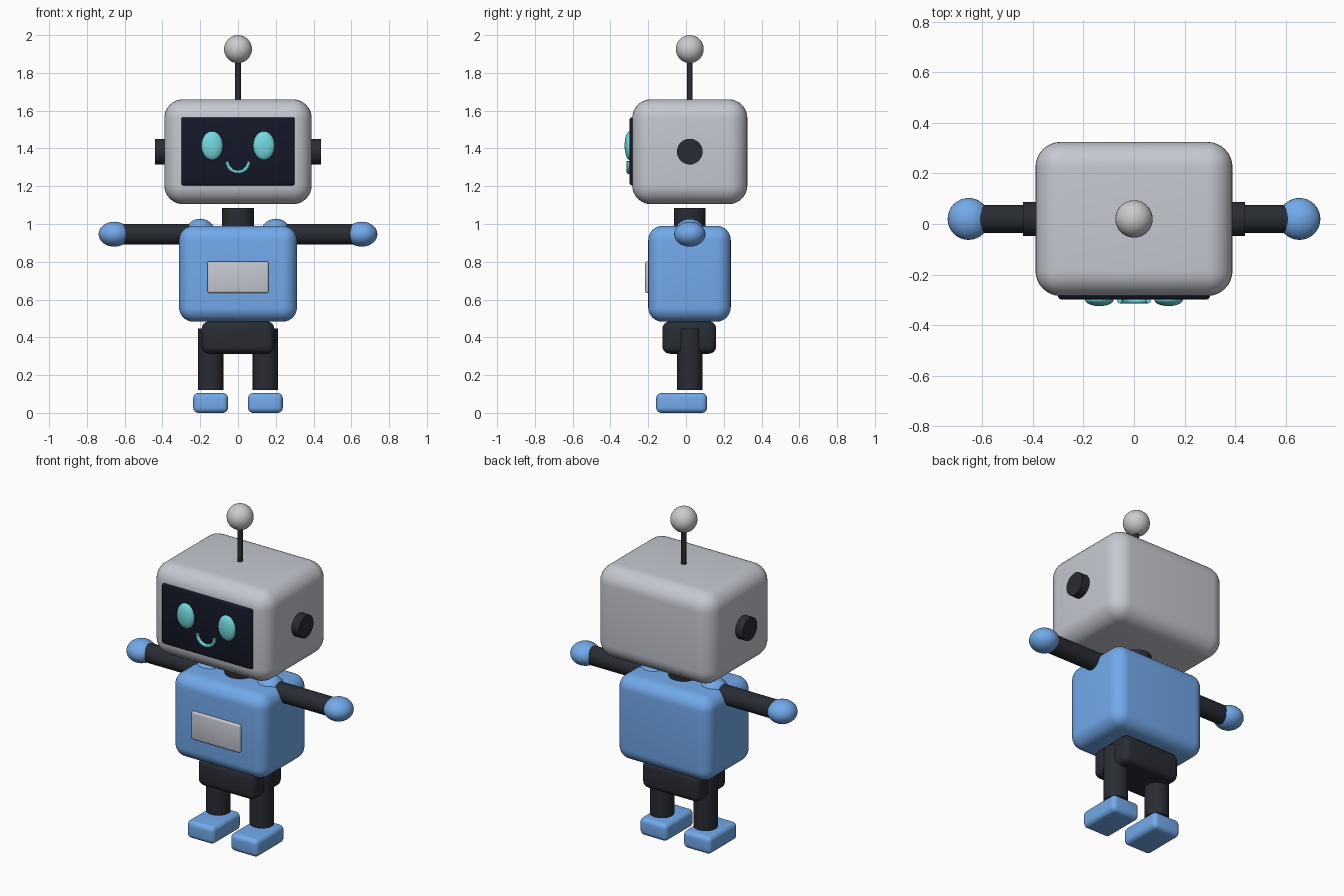
import bpy
from math import pi, sin, cos

if "Cube" in bpy.data.objects:
    bpy.data.objects.remove(bpy.data.objects["Cube"])

CY = 0.02  # depth centre of most parts


def material(name, rgb):
    m = bpy.data.materials.new(name)
    m.diffuse_color = (*rgb, 1)
    m.use_nodes = True
    m.node_tree.nodes["Principled BSDF"].inputs["Base Color"].default_value = m.diffuse_color
    return m


SHELL = material("shell", (0.56, 0.58, 0.64))
DARK = material("dark", (0.022, 0.025, 0.034))
GLASS = material("glass", (0.007, 0.009, 0.02))
BLUE = material("blue", (0.17, 0.40, 0.83))
CYAN = material("cyan", (0.17, 0.70, 0.74))


def finish(name, mat):
    o = bpy.context.object
    o.name = name
    bpy.ops.object.transform_apply(location=False, rotation=True, scale=True)
    bpy.ops.object.shade_smooth_by_angle()
    if mat:
        o.data.materials.append(mat)
    return o


def box(name, x, y, z, bevel, mat, segments=6):
    """Rounded box from (min, max) ranges."""
    bpy.ops.mesh.primitive_cube_add(size=1, location=[sum(r) / 2 for r in (x, y, z)])
    o = bpy.context.object
    o.scale = [r[1] - r[0] for r in (x, y, z)]
    bpy.ops.object.transform_apply(location=False, rotation=False, scale=True)
    b = o.modifiers.new("round", 'BEVEL')
    b.width, b.segments = bevel, segments
    bpy.ops.object.modifier_apply(modifier=b.name)
    return finish(name, mat)


def ball(name, loc, radii, mat):
    bpy.ops.mesh.primitive_uv_sphere_add(segments=32, ring_count=16, radius=1, location=loc)
    bpy.context.object.scale = radii
    return finish(name, mat)


def rod(name, loc, r, length, mat, axis='Z'):
    rot = (0, pi / 2, 0) if axis == 'X' else (0, 0, 0)
    bpy.ops.mesh.primitive_cylinder_add(vertices=32, radius=r, depth=length, location=loc, rotation=rot)
    return finish(name, mat)


# Head, face screen and antenna
box("head", (-0.39, 0.39), (-0.285, 0.325), (1.105, 1.66), 0.1, SHELL, 8)
box("screen", (-0.30, 0.30), (-0.298, -0.25), (1.205, 1.565), 0.01, GLASS, 3)
rod("antenna_stem", (0, CY, 1.75), 0.015, 0.26, DARK)
ball("antenna_ball", (0, CY, 1.926), (0.074,) * 3, None)

# Smile: swept half circle
curve = bpy.data.curves.new("smile", 'CURVE')
curve.dimensions = '3D'
curve.bevel_depth, curve.bevel_resolution, curve.use_fill_caps = 0.01, 4, True
spline = curve.splines.new('POLY')
spline.points.add(20)
for i, p in enumerate(spline.points):
    a = pi + pi * i / 20
    p.co = (0.057 * cos(a), -0.304, 1.332 + 0.057 * sin(a), 1)
smile = bpy.data.objects.new("smile", curve)
bpy.context.collection.objects.link(smile)
bpy.ops.object.select_all(action='DESELECT')
smile.select_set(True)
bpy.context.view_layer.objects.active = smile
bpy.ops.object.convert(target='MESH')
finish("smile", CYAN)

# Neck, torso, chest panel and pelvis
rod("neck", (0, CY, 1.02), 0.084, 0.13, DARK)
box("torso", (-0.312, 0.312), (-0.20, 0.237), (0.483, 0.99), 0.075, BLUE, 8)
box("chest_panel", (-0.162, 0.162), (-0.216, -0.17), (0.635, 0.802), 0.01, SHELL, 3)
box("pelvis", (-0.192, 0.192), (-0.125, 0.16), (0.313, 0.485), 0.04, DARK)

# Paired parts
for side, s in (("left", 1), ("right", -1)):
    ball(side + "_eye", (s * 0.137, -0.299, 1.415), (0.057, 0.026, 0.076), CYAN)
    rod(side + "_ear", (s * 0.40, CY, 1.383), 0.068, 0.08, DARK, 'X')
    ball(side + "_shoulder", (s * 0.20, CY, 0.946), (0.082,) * 3, BLUE)
    rod(side + "_arm", (s * 0.41, CY, 0.946), 0.055, 0.40, DARK, 'X')
    ball(side + "_hand", (s * 0.655, CY, 0.946), (0.083, 0.083, 0.066), BLUE)
    rod(side + "_leg", (s * 0.145, CY, 0.284), 0.067, 0.325, DARK)
    x0 = s * 0.145
    box(side + "_foot", (x0 - 0.092, x0 + 0.092), (-0.158, 0.112), (0, 0.105), 0.028, BLUE)
